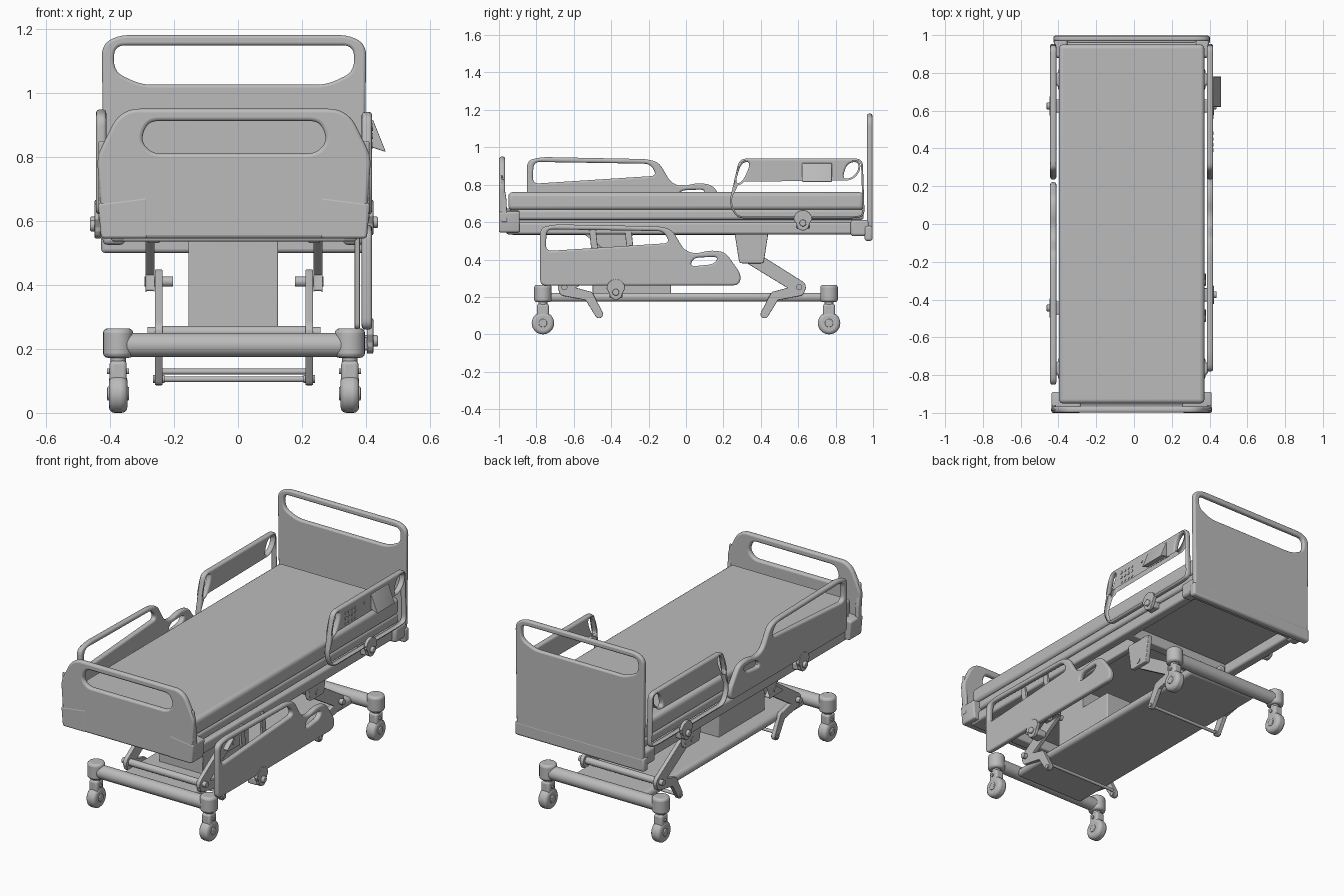
import bpy, bmesh, math
from mathutils import Vector, Matrix

if "Cube" in bpy.data.objects:
    bpy.data.objects.remove(bpy.data.objects["Cube"], do_unlink=True)

grey = bpy.data.materials.new("plain grey")
grey.use_nodes = True
grey.diffuse_color = (0.5, 0.5, 0.5, 1)
grey.node_tree.nodes["Principled BSDF"].inputs["Base Color"].default_value = (0.5, 0.5, 0.5, 1)

C = -0.0125            # centre line of the bed
SIDES = (-1, 1)


def finish(name, mesh, bevel=0, segments=3):
    ob = bpy.data.objects.new(name, mesh)
    bpy.context.scene.collection.objects.link(ob)
    mesh.materials.clear()
    mesh.materials.append(grey)
    bpy.ops.object.select_all(action='DESELECT')
    ob.select_set(True)
    bpy.context.view_layer.objects.active = ob
    if bevel:
        mod = ob.modifiers.new("round", 'BEVEL')
        mod.width, mod.segments = bevel, segments
        mod.limit_method = 'ANGLE'
    bpy.ops.object.shade_smooth_by_angle(angle=math.radians(35))
    return ob


def from_bmesh(name, bm, bevel=0, segments=3):
    mesh = bpy.data.meshes.new(name)
    bm.to_mesh(mesh)
    bm.free()
    return finish(name, mesh, bevel, segments)


def box(name, x, y, z, bevel=0.008, segments=3):
    """Box from three (low, high) ranges."""
    bm = bmesh.new()
    mid = [(a + b) / 2 for a, b in (x, y, z)]
    size = [b - a for a, b in (x, y, z)]
    bmesh.ops.create_cube(bm, size=1, matrix=Matrix.Translation(mid) @ Matrix.Diagonal((*size, 1)))
    return from_bmesh(name, bm, bevel, segments)


def rod(name, a, b, r, bevel=0, r2=None, sides=24):
    """Cylinder or cone between two points."""
    a, b = Vector(a), Vector(b)
    turn = (b - a).to_track_quat('Z', 'Y').to_matrix().to_4x4()
    bm = bmesh.new()
    bmesh.ops.create_cone(bm, cap_ends=True, segments=sides, radius1=r, radius2=r if r2 is None else r2,
                          depth=(b - a).length, matrix=Matrix.Translation((a + b) / 2) @ turn)
    return from_bmesh(name, bm, bevel)


def rounded(points, radius, steps=5):
    """Outline with its corners rounded off."""
    out = []
    n = len(points)
    for i in range(n):
        p = Vector(points[i])
        prev, nxt = Vector(points[i - 1]) - p, Vector(points[(i + 1) % n]) - p
        a = p + prev.normalized() * min(radius, prev.length * 0.48)
        b = p + nxt.normalized() * min(radius, nxt.length * 0.48)
        for k in range(steps + 1):
            t = k / steps
            out.append(a * (1 - t) ** 2 + p * 2 * t * (1 - t) + b * t * t)
    return out


def panel(name, axis, at, thick, outline, holes=(), radius=0.04, edge=0.008, shift=(0, 0)):
    """Rounded plate with openings; axis 'X' reads (y, z), axis 'Y' reads (x, z)."""
    cu = bpy.data.curves.new(name + "_outline", 'CURVE')
    cu.dimensions, cu.fill_mode = '2D', 'BOTH'
    cu.extrude, cu.bevel_depth, cu.bevel_resolution = thick / 2 - edge, edge, 2
    cu.offset = -edge
    for loop in (outline, *holes):
        pts = rounded(loop, radius)
        sp = cu.splines.new('POLY')
        sp.points.add(len(pts) - 1)
        for q, p in zip(sp.points, pts):
            q.co = (p.x + shift[0], p.y + shift[1], 0, 1)
        sp.use_cyclic_u = True
    tmp = bpy.data.objects.new(name + "_tmp", cu)
    bpy.context.scene.collection.objects.link(tmp)
    mesh = bpy.data.meshes.new_from_object(tmp.evaluated_get(bpy.context.evaluated_depsgraph_get()))
    bpy.data.objects.remove(tmp, do_unlink=True)
    if axis == 'X':
        cols = ((0, 0, 1, at), (1, 0, 0, 0), (0, 1, 0, 0), (0, 0, 0, 1))
    else:
        cols = ((1, 0, 0, 0), (0, 0, -1, at), (0, 1, 0, 0), (0, 0, 0, 1))
    mesh.transform(Matrix(cols))
    return finish(name, mesh)


def link(name, x, thick, a, b, wa, wb):
    """Flat tapered arm with round ends in the side plane."""
    a, b = Vector(a), Vector(b)
    ang = math.atan2(b.y - a.y, b.x - a.x)
    pts = []
    for p, w, start in ((a, wa, ang + math.pi / 2), (b, wb, ang - math.pi / 2)):
        pts += [p + Vector((math.cos(start + k * math.pi / 8), math.sin(start + k * math.pi / 8))) * w
                for k in range(9)]
    return panel(name, 'X', x, thick, pts, radius=0.002, edge=0.003)


def symmetric(half):
    """Mirror a right-hand outline about the centre line."""
    return [(C + d, z) for d, z in half] + [(C - d, z) for d, z in reversed(half)]


# Mattress, platform and deck frame
box("mattress", (C - 0.385, C + 0.385), (-0.95, 0.95), (0.665, 0.76), 0.022, 4)
box("mattress_platform", (C - 0.38, C + 0.38), (-0.945, 0.95), (0.612, 0.668), 0.015)
for s in SIDES:
    x = C + s * 0.355
    box("deck_side_beam", (x - 0.03, x + 0.03), (-0.96, 0.965), (0.535, 0.6), 0.012)
    box("deck_inner_beam", (C + s * 0.25 - 0.02, C + s * 0.25 + 0.02), (-0.93, 0.36), (0.53, 0.6))
for y in (-0.93, -0.42, 0.35, 0.93):
    box("deck_cross_beam", (C - 0.35, C + 0.35), (y - 0.03, y + 0.03), (0.535, 0.6))
box("deck_pan", (C - 0.34, C + 0.34), (-0.92, 0.92), (0.595, 0.615), 0)

# Headboard with long grip opening, lower band and corner bumpers
panel("headboard", 'Y', 0.982, 0.028, symmetric([(0.405, 0.51), (0.413, 1.15), (0.36, 1.18)]),
      [symmetric([(0.29, 1.025), (0.375, 1.065), (0.375, 1.148)])], 0.035, 0.009)
box("headboard_lower_band", (C - 0.415, C + 0.415), (0.955, 0.997), (0.5, 0.58), 0.012)
for s in SIDES:
    x = C + s * 0.375
    box("headboard_bumper", (x - 0.035, x + 0.035), (0.88, 0.98), (0.525, 0.612), 0.015)

# Footboard with grip slot and wrapped corner bumpers
panel("footboard", 'Y', -0.983, 0.032,
      symmetric([(0.41, 0.545), (0.428, 0.80), (0.37, 0.92), (0.325, 0.95)]),
      [symmetric([(0.255, 0.81), (0.288, 0.845), (0.283, 0.88), (0.262, 0.912)])], 0.03, 0.011)
for s in SIDES:
    panel("footboard_bumper", 'Y', -0.945, 0.11,
          [(C + s * d, z) for d, z in ((0.27, 0.545), (0.415, 0.545), (0.425, 0.655), (0.27, 0.675))],
          radius=0.012, edge=0.008)
    panel("footboard_wing", 'X', C + s * 0.412, 0.022,
          [(-0.99, 0.6), (-0.955, 0.6), (-0.96, 0.72), (-0.98, 0.85), (-0.99, 0.85)], radius=0.01, edge=0.006)

# Side rails: head pair raised, one foot rail raised and the other lowered
head_outline = [(0.23, 0.70), (0.285, 0.94), (0.945, 0.94), (0.955, 0.63), (0.90, 0.62), (0.27, 0.62)]
head_holes = [[(0.262, 0.808), (0.295, 0.915), (0.338, 0.925), (0.338, 0.89), (0.298, 0.81)],
              [(0.835, 0.83), (0.86, 0.915), (0.922, 0.925), (0.922, 0.875), (0.885, 0.835)]]
foot_outline = [(-0.78, 0.26), (-0.78, 0.57), (-0.70, 0.588), (-0.14, 0.577), (-0.075, 0.56), (-0.01, 0.45),
                (0.05, 0.43), (0.13, 0.45), (0.21, 0.44), (0.295, 0.32), (0.285, 0.262)]
foot_holes = [[(-0.75, 0.445), (-0.745, 0.562), (-0.12, 0.552), (-0.085, 0.488)],
              [(0.02, 0.362), (0.04, 0.41), (0.175, 0.415), (0.15, 0.375)]]
for s in SIDES:
    x = C + s * 0.415
    panel("head_side_rail", 'X', x, 0.032, head_outline, head_holes, 0.04, 0.01)
    move = (0, 0) if s > 0 else (-0.07, 0.36)
    panel("foot_side_rail", 'X', x, 0.032, foot_outline, foot_holes, 0.035, 0.01, move)
    # Hinge brackets and pivot knobs
    for y, z in ((0.625, 0.595), (-0.375 + move[0], 0.225 + move[1])):
        link("rail_hinge", C + s * 0.425, 0.02, (y, z + 0.02), (y, z - 0.005), 0.05, 0.035)
        rod("hinge_knob", (C + s * 0.40, y, z), (C + s * 0.45, y, z), 0.018, 0.005)
        box("hinge_arm", sorted((C + s * 0.36, C + s * 0.42)), (y - 0.035, y + 0.035), (z - 0.03, z + 0.01))
    if s > 0:
        for y in (-0.47, -0.28):
            link("lowering_arm", C + 0.385, 0.016, (y, 0.28), (y - 0.03, 0.56), 0.018, 0.018)

# Control panel on one head rail
rail_face = C + 0.43
panel("control_screen", 'Y', 0.70, 0.16,
      [(0.40, 0.915), (0.422, 0.915), (0.462, 0.815), (0.40, 0.835)], radius=0.003, edge=0.003)
for row in range(3):
    for col in range(4):
        y, z = 0.39 + col * 0.03, 0.835 + row * 0.03
        rod("control_button", (rail_face - 0.005, y, z), (rail_face + 0.004, y, z), 0.009, 0, sides=12)
rod("control_dial", (rail_face - 0.005, 0.565, 0.89), (rail_face + 0.004, 0.565, 0.89), 0.009, 0, sides=12)

# Base pan, column and end tubes
box("base_pan", (C - 0.23, C + 0.23), (-0.75, 0.75), (0.175, 0.222), 0.02)
box("lift_column", (-0.155, 0.125), (-0.5, -0.29), (0.21, 0.56), 0.004)
box("motor_housing", (-0.155, 0.125), (-0.5, -0.08), (0.21, 0.45), 0.006)
for f in SIDES:
    y = f * 0.765
    rod("base_cross_tube", (C - 0.36, y, 0.212), (C + 0.36, y, 0.212), 0.038)
    for s in SIDES:
        x = C + s * 0.362
        rod("corner_cap", (x, y, 0.172), (x, y, 0.264), 0.047, 0.014)
        # Casters: stem, hood, wheel and hubs
        rod("caster_stem", (x, y, 0.15), (x, y, 0.18), 0.024)
        box("caster_hood", (x - 0.027, x + 0.027), (y - 0.032, y + 0.032), (0.08, 0.163), 0.012)
        rod("caster_wheel", (x - 0.029, y, 0.06), (x + 0.029, y, 0.06), 0.06, 0.018, sides=32)
        rod("caster_hub", (x - 0.034, y, 0.06), (x + 0.034, y, 0.06), 0.022, 0.004)
        rod("brake_pin", (x - 0.034, y, 0.13), (x + 0.034, y, 0.13), 0.009)

# Lift brackets, arms and foot levers
for f, yb, y_low, y_lever, y_pedal, top in ((1, 0.35, 0.605, 0.475, 0.42, 0.44),
                                          (-1, -0.41, -0.65, -0.52, -0.465, -0.55)):
    for s in SIDES:
        x = C + s * 0.235
        panel("lift_bracket", 'X', C + s * 0.262, 0.028,
              [(top, 0.54), (2 * yb - top, 0.54), (yb - 0.065, 0.38), (yb + 0.065, 0.38)],
              radius=0.015, edge=0.004)
        link("lift_arm", x, 0.024, (yb, 0.41), (y_low, 0.252), 0.038, 0.036)
        rod("arm_pivot", (x - 0.035, y_low, 0.252), (x + 0.035, y_low, 0.252), 0.016)
        rod("bracket_pivot", (x - 0.045, yb, 0.41), (x + 0.045, yb, 0.41), 0.016)
        link("lever_top", x, 0.024, (y_low, 0.235), (y_lever, 0.205), 0.03, 0.025)
        link("foot_lever", x, 0.024, (y_lever, 0.205), (y_pedal, 0.108), 0.026, 0.022)
        rod("lever_pin", (x - 0.018, y_pedal, 0.106), (x + 0.018, y_pedal, 0.106), 0.012)
    rod("pedal_bar", (C - 0.235, y_pedal, 0.117 - f * 0.012), (C + 0.235, y_pedal, 0.117 - f * 0.012), 0.009)
    rod("lift_shaft", (C - 0.23, y_low, 0.252), (C + 0.23, y_low, 0.252), 0.02)
